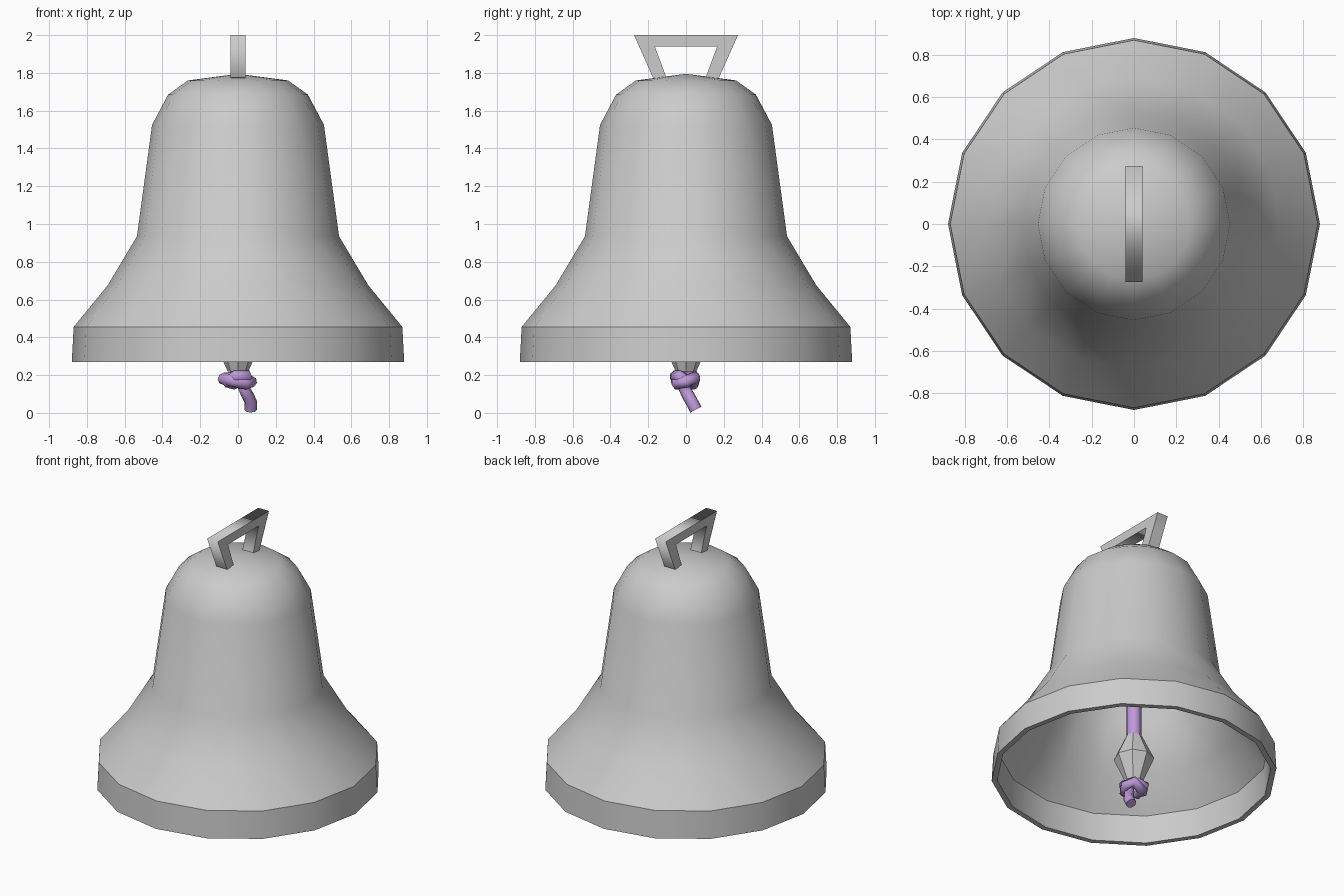
import bpy, bmesh, math
from mathutils import Vector, Matrix

cube = bpy.data.objects.get("Cube")
if cube:
    bpy.data.objects.remove(cube, do_unlink=True)


def make_material(name, rgb):
    mat = bpy.data.materials.new(name)
    mat.use_nodes = True
    mat.diffuse_color = (*rgb, 1)
    bsdf = mat.node_tree.nodes["Principled BSDF"]
    bsdf.inputs["Base Color"].default_value = (*rgb, 1)
    bsdf.inputs["Roughness"].default_value = 0.6
    return mat


grey = make_material("bell grey", (0.6, 0.6, 0.6))
purple = make_material("rope purple", (0.52, 0.32, 0.7))


def add_object(name, bm, mat):
    bmesh.ops.recalc_face_normals(bm, faces=bm.faces)
    mesh = bpy.data.meshes.new(name)
    bm.to_mesh(mesh)
    bm.free()
    mesh.materials.append(mat)
    obj = bpy.data.objects.new(name, mesh)
    bpy.context.collection.objects.link(obj)
    return obj


def smooth(obj, degrees):
    bpy.ops.object.select_all(action="DESELECT")
    obj.select_set(True)
    bpy.context.view_layer.objects.active = obj
    bpy.ops.object.shade_smooth_by_angle(angle=math.radians(degrees))


def lathe(name, profile, sides, mat, degrees):
    """Turn a (radius, height) profile around the z axis."""
    bm = bmesh.new()
    verts = [bm.verts.new((r, 0, z)) for r, z in profile]
    edges = [bm.edges.new(pair) for pair in zip(verts, verts[1:])]
    bmesh.ops.spin(bm, geom=verts + edges, cent=(0, 0, 0), axis=(0, 0, 1),
                   angle=math.tau, steps=sides)
    bmesh.ops.remove_doubles(bm, verts=bm.verts, dist=0.0005)
    obj = add_object(name, bm, mat)
    smooth(obj, degrees)
    return obj


def tube(name, path, radius, sides, mat):
    """Sweep a round section along a list of points."""
    pts = [Vector(p) for p in path]
    bm = bmesh.new()
    rings, side, last = [], Vector((1, 0, 0)), None
    for i, p in enumerate(pts):
        tangent = (pts[min(i + 1, len(pts) - 1)] - pts[max(i - 1, 0)]).normalized()
        if last:
            side = last.rotation_difference(tangent) @ side
        side = (side - tangent * side.dot(tangent)).normalized()
        last = tangent
        up = tangent.cross(side)
        rings.append([bm.verts.new(p + radius * (side * math.cos(a) + up * math.sin(a)))
                      for a in (math.tau * k / sides for k in range(sides))])
    for a, b in zip(rings, rings[1:]):
        for k in range(sides):
            n = (k + 1) % sides
            bm.faces.new((a[k], a[n], b[n], b[k]))
    bm.faces.new(rings[0])
    bm.faces.new(rings[-1])
    obj = add_object(name, bm, mat)
    smooth(obj, 62)
    return obj


# Bell shell: outer wall down to the rim, then back up inside
outer = [(0, 1.795), (0.265, 1.76), (0.37, 1.685), (0.455, 1.525),
         (0.535, 0.935), (0.69, 0.675), (0.87, 0.455), (0.88, 0.27)]
inner = [(0.845, 0.27), (0.835, 0.455), (0.66, 0.66), (0.505, 0.925),
         (0.425, 1.515), (0.35, 1.66), (0.25, 1.73), (0, 1.76)]
lathe("bell_shell", outer + inner, 16, grey, 30)

# Hanging handle: mitred bar with a square section
out_line = [(-0.175, 1.775), (-0.275, 2.0), (0.275, 2.0), (0.175, 1.775)]
in_line = [(-0.1, 1.765), (-0.165, 1.94), (0.165, 1.94), (0.1, 1.765)]
bm = bmesh.new()
rings = []
for (yo, zo), (yi, zi) in zip(out_line, in_line):
    rings.append([bm.verts.new(c) for c in ((-0.04, yo, zo), (0.04, yo, zo),
                                            (0.04, yi, zi), (-0.04, yi, zi))])
for a, b in zip(rings, rings[1:]):
    for k in range(4):
        n = (k + 1) % 4
        bm.faces.new((a[k], a[n], b[n], b[k]))
ends = [bm.faces.new(rings[0]), bm.faces.new(rings[-1])]
bm.normal_update()
for f in bm.faces:
    f.smooth = True
for e in bm.edges:
    e.smooth = not any(abs(f.normal.x) > 0.9 or f in ends for f in e.link_faces)
add_object("hanging_handle", bm, grey)

# Clapper weight on the rope
lathe("clapper_weight", [(0, 0.22), (0.055, 0.22), (0.125, 0.38), (0.05, 0.54), (0, 0.54)],
      8, grey, 30)

# Rope from the crown to the clapper
tube("clapper_rope", [(0, 0, 1.77), (0, 0, 0.5)], 0.045, 8, purple)

# Knot below the clapper with a loose tail
knot = [(0, 0, 0.25), (0.0, 0.03, 0.2), (-0.045, 0.045, 0.185), (-0.075, 0, 0.18),
        (-0.03, -0.05, 0.17), (0.04, -0.045, 0.155), (0.068, 0.0, 0.165),
        (0.04, 0.045, 0.185), (-0.03, 0.04, 0.155), (-0.05, -0.02, 0.16),
        (-0.01, -0.055, 0.195), (0.045, -0.04, 0.195), (0.05, 0.0, 0.17),
        (0.03, -0.01, 0.135), (0.05, 0.01, 0.095), (0.067, 0.03, 0.06), (0.067, 0.052, 0.017)]
tube("rope_knot", knot, 0.033, 8, purple)
